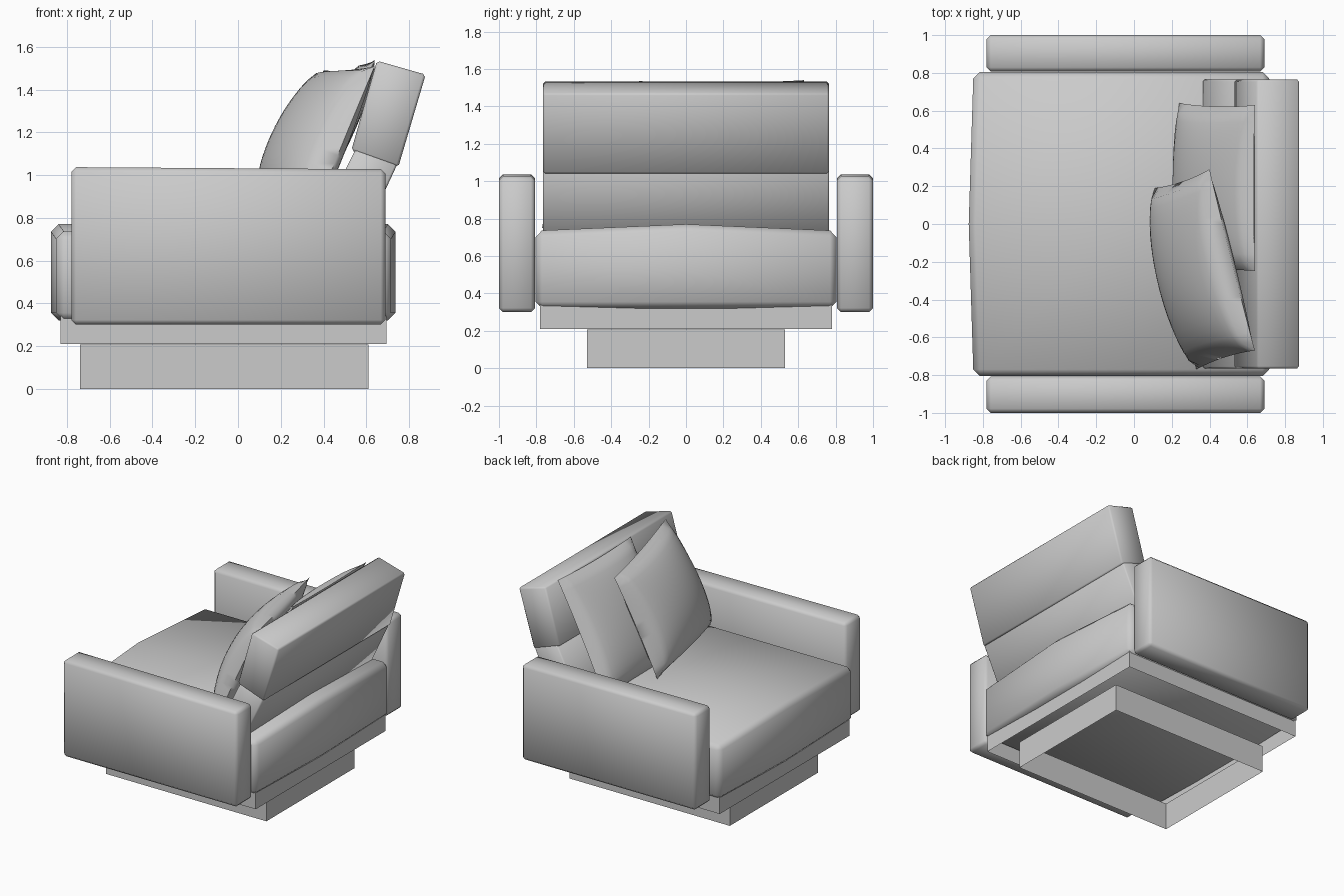
import bpy, bmesh
from math import radians
from mathutils import Vector

if "Cube" in bpy.data.objects:
    bpy.data.objects.remove(bpy.data.objects["Cube"])


def finish(name, bm, bevel=0.0, segments=1, angle=80):
    bmesh.ops.recalc_face_normals(bm, faces=bm.faces[:])
    mesh = bpy.data.meshes.new(name)
    bm.to_mesh(mesh)
    bm.free()
    ob = bpy.data.objects.new(name, mesh)
    bpy.context.collection.objects.link(ob)
    bpy.ops.object.select_all(action='DESELECT')
    ob.select_set(True)
    bpy.context.view_layer.objects.active = ob
    if bevel:
        mod = ob.modifiers.new("soft_edges", 'BEVEL')
        mod.width, mod.segments = bevel, segments
        mod.limit_method, mod.angle_limit = 'ANGLE', radians(40)
        bpy.ops.object.modifier_apply(modifier=mod.name)
    bpy.ops.object.shade_smooth_by_angle(angle=radians(angle))
    return ob


def box(x0, x1, y0, y1, z0, z1):
    bm = bmesh.new()
    bmesh.ops.create_cube(bm, size=1)
    for v in bm.verts:
        v.co = ((x0 + x1) / 2 + v.co.x * (x1 - x0),
                (y0 + y1) / 2 + v.co.y * (y1 - y0),
                (z0 + z1) / 2 + v.co.z * (z1 - z0))
    return bm


def skirt(name, x0, x1, y, z0, z1):
    # thin open ring, without top or bottom
    bm = box(x0, x1, -y, y, z0, z1)
    caps = [f for f in bm.faces if abs(f.normal.z) > 0.9]
    bmesh.ops.delete(bm, geom=caps, context='FACES_ONLY')
    return finish(name, bm, angle=30)


def slab(name, profile, half_width, bevel):
    # side profile (x, z) extruded across the chair
    bm = bmesh.new()
    face = bm.faces.new([bm.verts.new((x, -half_width, z)) for x, z in profile])
    new = bmesh.ops.extrude_face_region(bm, geom=[face])["geom"]
    verts = [g for g in new if isinstance(g, bmesh.types.BMVert)]
    bmesh.ops.translate(bm, verts=verts, vec=(0, 2 * half_width, 0))
    return finish(name, bm, bevel)


def pillow(name, corners, front, back, n=20):
    # two puffed sheets over a quad (bottom a, bottom b, top b, top a)
    a, b, c, d = (Vector(p) for p in corners)
    normal = (b - a).cross(d - a).normalized()
    if normal.x > 0:
        normal.negate()
    bm = bmesh.new()
    for depth in (front, -back):
        rows = []
        for i in range(n + 1):
            row = []
            for j in range(n + 1):
                u, v = 2 * i / n - 1, 2 * j / n - 1
                # edges draw inward slightly between the pointed corners
                s = u * (1 - 0.03 * (1 - v * v))
                t = v * (1 - 0.03 * (1 - u * u))
                s, t = (s + 1) / 2, (t + 1) / 2
                p = a.lerp(b, s).lerp(d.lerp(c, s), t)
                # fuller towards the bottom, as the filling sags
                puff = ((1 - u * u) * (1 - v * v)) ** 0.45 * (1 - 0.12 * v)
                row.append(bm.verts.new(p + normal * depth * puff))
            rows.append(row)
        for i in range(n):
            for j in range(n):
                bm.faces.new((rows[i][j], rows[i + 1][j],
                              rows[i + 1][j + 1], rows[i][j + 1]))
    bmesh.ops.remove_doubles(bm, verts=bm.verts[:], dist=0.0005)
    return finish(name, bm)


# plinth and frame
skirt("base_plinth", -0.74, 0.61, 0.53, 0.0, 0.207)
skirt("seat_frame", -0.83, 0.695, 0.78, 0.21, 0.34)

# seat cushion, slightly crowned on top and bowed at front and back
bm = box(-0.85, 0.715, -0.805, 0.805, 0.32, 0.735)
bmesh.ops.subdivide_edges(bm, edges=bm.edges[:], cuts=1, use_grid_fill=True)
for v in bm.verts:
    mid_x, mid_y = abs(v.co.x) < 0.2, abs(v.co.y) < 0.1
    if mid_y:
        if v.co.z > 0.7:
            v.co.z += 0.035
        if not mid_x:
            v.co.x += 0.022 if v.co.x > 0 else -0.025
finish("seat_cushion", bm, 0.035)

# arms
for side, label in ((-1, "front"), (1, "rear")):
    y0, y1 = sorted((side * 0.807, side * 1.0))
    bm = box(-0.78, 0.69, y0, y1, 0.30, 1.037)
    for v in bm.verts:
        if v.co.z > 1 and v.co.x > 0:
            v.co.z -= 0.01
    finish(label + "_arm", bm, 0.022)

# leaning back rest and head rest
slab("back_rest", [(0.36, 0.74), (0.55, 1.12), (0.745, 1.05), (0.56, 0.65)],
     0.765, 0.01)
slab("head_rest", [(0.53, 1.115), (0.65, 1.535), (0.878, 1.47), (0.75, 1.037)],
     0.765, 0.012)

# loose pillows
pillow("straight_pillow", [(0.24, 0.64, 0.75), (0.24, -0.26, 0.75),
                           (0.64, -0.25, 1.535), (0.64, 0.63, 1.54)], 0.13, 0.07)
pillow("turned_pillow", [(0.11, 0.19, 0.76), (0.33, -0.77, 0.75),
                         (0.64, -0.67, 1.51), (0.40, 0.29, 1.49)], 0.20, 0.075)
